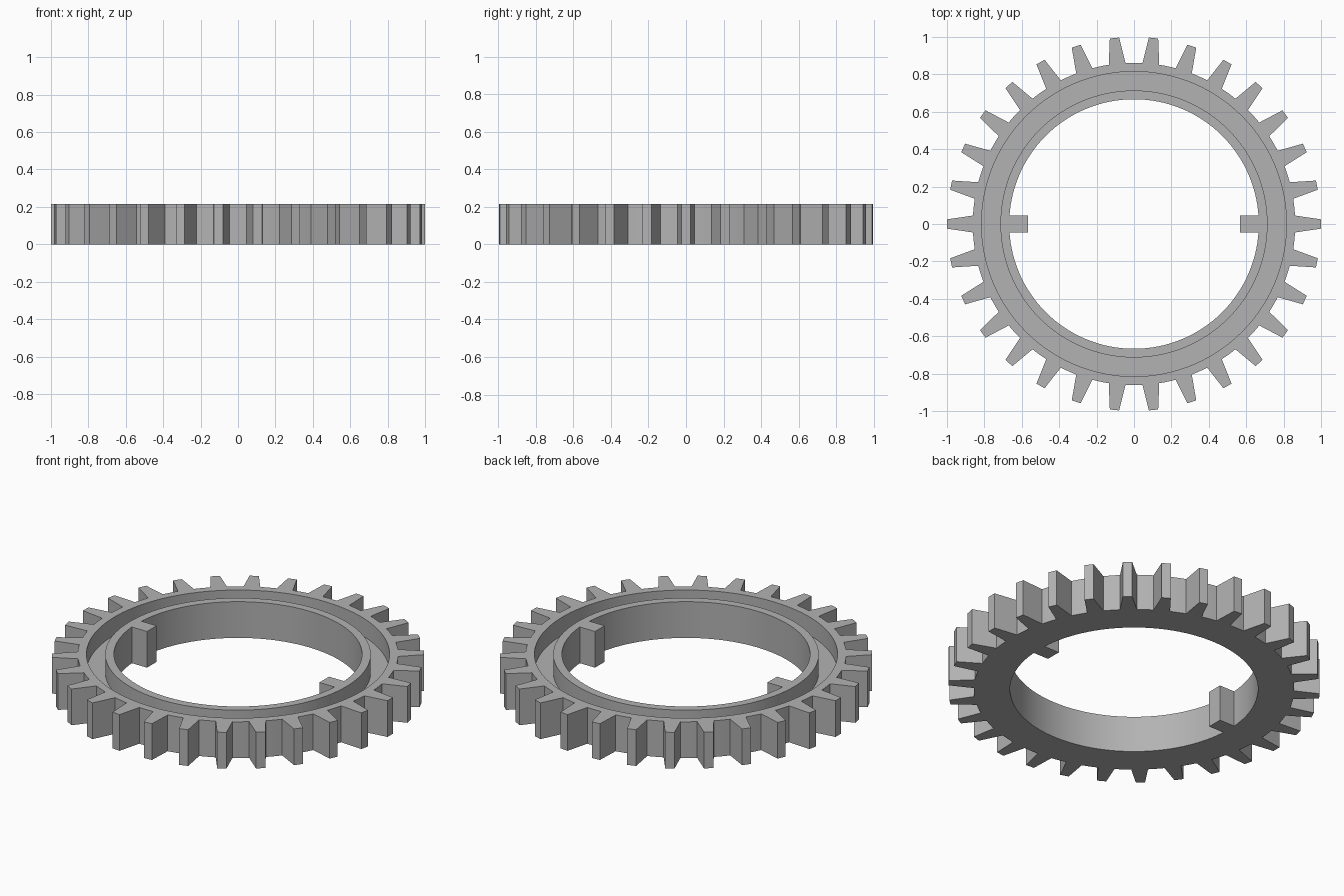
import bpy, bmesh
from math import radians, cos, sin, sqrt

if "Cube" in bpy.data.objects:
    bpy.data.objects.remove(bpy.data.objects["Cube"], do_unlink=True)

HEIGHT, FLOOR = 0.215, 0.108
BORE, GROOVE_IN, GROOVE_OUT, ROOT = 0.667, 0.714, 0.815, 0.862
TEETH, STEPS = 30, 6
TIP_HALF = 0.025

grey = bpy.data.materials.new("plain grey")
grey.use_nodes = True
colour = (0.45, 0.45, 0.45, 1)
grey.diffuse_color = colour
grey.node_tree.nodes["Principled BSDF"].inputs["Base Color"].default_value = colour


def finish(name, bm):
    bmesh.ops.recalc_face_normals(bm, faces=bm.faces)
    mesh = bpy.data.meshes.new(name)
    bm.to_mesh(mesh)
    bm.free()
    mesh.materials.append(grey)
    obj = bpy.data.objects.new(name, mesh)
    bpy.context.collection.objects.link(obj)
    return obj


# Ring gear: a lathed section whose outer edge steps out to each tooth tip
bm = bmesh.new()
columns = []
for i in range(TEETH * STEPS):
    step = i % STEPS
    turn = radians(360 / (TEETH * STEPS) * (i - 1))
    tooth = radians(360 / TEETH * (i // STEPS))
    # Steps 1 and 2 of every tooth are the two corners of its tip
    if step in (1, 2):
        side = TIP_HALF if step == 2 else -TIP_HALF
        tip = sqrt(1 - TIP_HALF ** 2)
        outer = (tip * cos(tooth) - side * sin(tooth),
                 tip * sin(tooth) + side * cos(tooth))
    else:
        a = tooth + radians(2 * step - 3)
        outer = (ROOT * cos(a), ROOT * sin(a))
    a = tooth + radians(2 * step - 3)
    section = [(BORE, 0), (BORE, HEIGHT), (GROOVE_IN, HEIGHT),
               (GROOVE_IN, FLOOR), (GROOVE_OUT, FLOOR), (GROOVE_OUT, HEIGHT)]
    column = [bm.verts.new((r * cos(a), r * sin(a), z)) for r, z in section]
    column += [bm.verts.new((*outer, z)) for z in (HEIGHT, 0)]
    columns.append(column)

for i, this in enumerate(columns):
    after = columns[(i + 1) % len(columns)]
    for j in range(len(this)):
        k = (j + 1) % len(this)
        bm.faces.new((this[j], this[k], after[k], after[j]))
ring = finish("toothed_ring", bm)
bpy.context.view_layer.objects.active = ring
ring.select_set(True)
bpy.ops.object.shade_smooth_by_angle(angle=radians(30))

# Two square keys standing inside the bore
KEY_END, KEY_HALF = 0.566, 0.045
for name, side in (("left_key", 1), ("right_key", -1)):
    bm = bmesh.new()
    bmesh.ops.create_cube(bm, size=1)
    for v in bm.verts:
        v.co.x = side * (KEY_END if v.co.x < 0 else BORE)
        v.co.y *= 2 * KEY_HALF
        v.co.z = (v.co.z + 0.5) * HEIGHT
    finish(name, bm)
